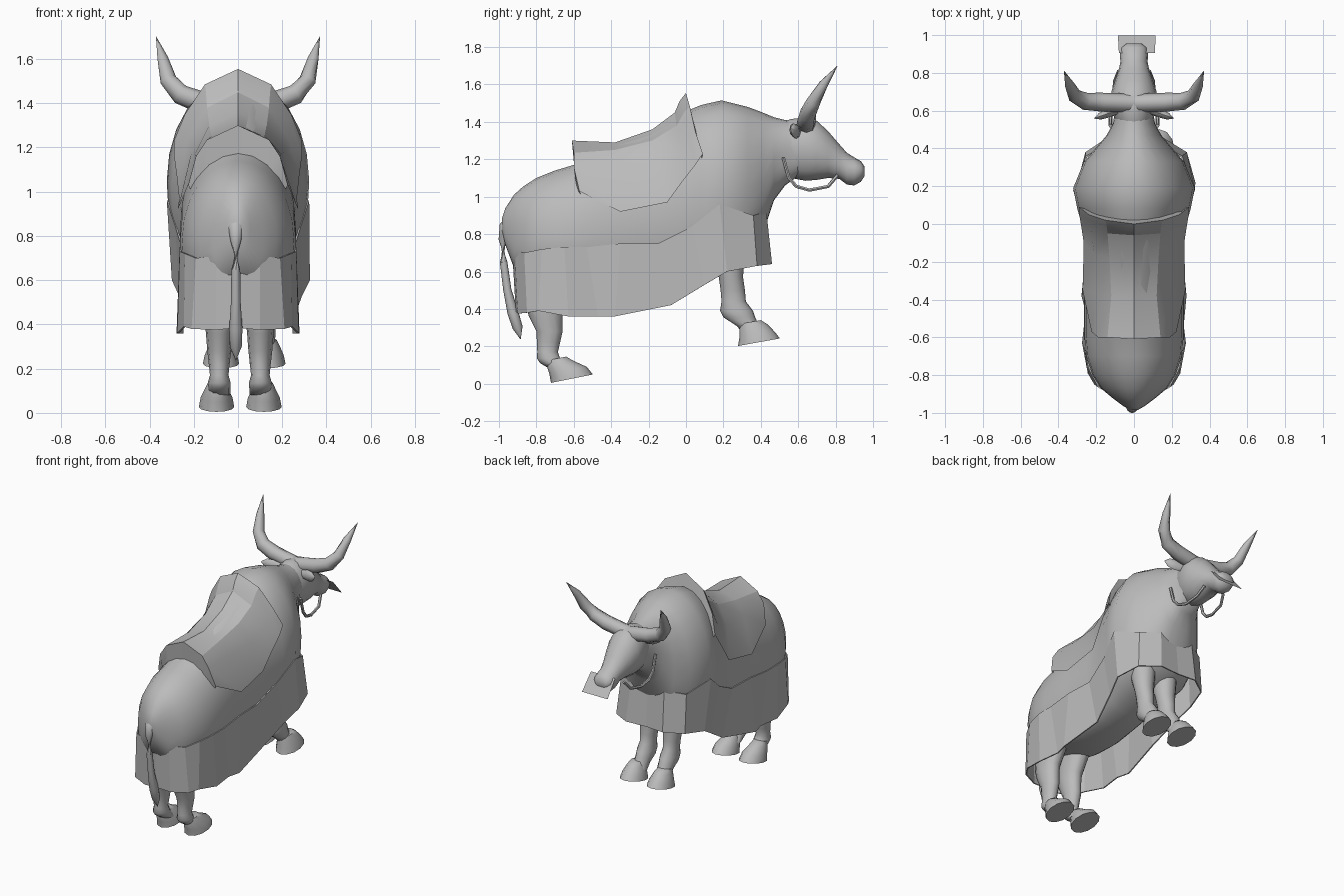
import bpy, bmesh, math
from mathutils import Vector

grey = bpy.data.materials.new("plain_grey")
grey.diffuse_color = (0.5, 0.5, 0.5, 1)


def loft(name, rings, closed=True, cap=True, angle=55):
    """Skin a list of equal-length point rings; angle 0 keeps faces flat."""
    bm = bmesh.new()
    rows = [[bm.verts.new(p) for p in r] for r in rings]
    n = len(rows[0])
    for a, b in zip(rows, rows[1:]):
        for i in range(n if closed else n - 1):
            j = (i + 1) % n
            bm.faces.new((a[i], a[j], b[j], b[i]))
    if cap and closed:
        bm.faces.new(rows[0])
        bm.faces.new(rows[-1])
    bmesh.ops.recalc_face_normals(bm, faces=bm.faces)
    me = bpy.data.meshes.new(name)
    bm.to_mesh(me)
    bm.free()
    me.materials.append(grey)
    if angle:
        me.shade_smooth()
        me.set_sharp_from_angle(angle=math.radians(angle))
    ob = bpy.data.objects.new(name, me)
    bpy.context.collection.objects.link(ob)
    return ob


def circle(n):
    return [(math.cos(2 * math.pi * i / n), math.sin(2 * math.pi * i / n)) for i in range(n)]


def tube(name, path, sides=8, flat=1.0):
    """Tapered tube; path entries are x, y, z, radius."""
    pts = [Vector(p[:3]) for p in path]
    rings = []
    for i, p in enumerate(pts):
        d = pts[min(i + 1, len(pts) - 1)] - pts[max(i - 1, 0)]
        q = d.to_track_quat('Z', 'Y')
        r = path[i][3]
        rings.append([p + q @ Vector((c * r, s * r * flat, 0)) for c, s in circle(sides)])
    return loft(name, rings)


def trunk(name, rows, n=20, square=1.0):
    """Rings along y; rows are y, top, bottom, half width, height of widest point.
    square below 1 makes the underside boxier."""
    rings = []
    for y, t, b, w, m in rows:
        ring = []
        for c, s in circle(n):
            if s > 0:
                ring.append((w * c, y, m + s * (t - m)))
            else:
                ring.append((w * math.copysign(abs(c) ** square, c), y,
                             m - abs(s) ** square * (m - b)))
        rings.append(ring)
    return loft(name, rings)


def limb(name, x, rows, tilt=0.0, n=12):
    """Level or tilted rings; rows are y, z, half width, half length."""
    return loft(name, [[(x + rx * c, y + ry * s, z + tilt * ry * s) for c, s in circle(n)]
                       for y, z, rx, ry in rows])


# Body and neck
trunk("body", [
    (-.985, .88, .82, .02, .85), (-.965, .94, .74, .055, .83), (-.92, 1.01, .62, .115, .80),
    (-.87, 1.055, .59, .175, .78), (-.8, 1.10, .56, .22, .78), (-.7, 1.14, .54, .253, .78),
    (-.6, 1.17, .52, .262, .78), (-.4, 1.275, .50, .262, .83),
    (-.18, 1.35, .52, .25, .88), (-.04, 1.44, .55, .266, .95), (.08, 1.49, .59, .30, 1.02),
    (.19, 1.515, .63, .322, 1.05), (.33, 1.48, .70, .265, 1.05), (.41, 1.45, .80, .195, 1.08),
    (.47, 1.425, .98, .145, 1.2), (.53, 1.41, 1.06, .112, 1.25), (.6, 1.40, 1.11, .10, 1.26)],
    24, .75)

# Head and muzzle
trunk("head", [
    (.52, 1.40, 1.14, .08, 1.27), (.56, 1.415, 1.10, .105, 1.27), (.64, 1.425, 1.085, .12, 1.27),
    (.70, 1.405, 1.09, .12, 1.25), (.76, 1.35, 1.10, .10, 1.22), (.82, 1.28, 1.095, .08, 1.18),
    (.86, 1.235, 1.065, .072, 1.15), (.90, 1.21, 1.06, .075, 1.14), (.935, 1.19, 1.08, .065, 1.14),
    (.955, 1.16, 1.11, .04, 1.135)], 16)

# Muzzle plate
loft("muzzle_plate", [[(-.08, .905, 1.175), (.11, .905, 1.175)],
                      [(-.085, .998, 1.065), (.115, .998, 1.065)]],
     closed=False, angle=0)

for s, side in ((1, "right"), (-1, "left")):
    # Horns, ears and rein
    tube(side + "_horn", [(0, .64, 1.375, .05), (s * .17, .645, 1.405, .05),
                          (s * .26, .65, 1.44, .046), (s * .315, .68, 1.505, .038),
                          (s * .34, .735, 1.60, .026), (s * .37, .81, 1.70, .001)])
    tube(side + "_ear", [(s * .08, .60, 1.34, .015), (s * .14, .585, 1.35, .022),
                         (s * .18, .57, 1.36, .018), (s * .21, .56, 1.365, .002)], 8, 1.8)
    tube(side + "_rein", [(s * .125, .52, 1.21, .01), (s * .125, .55, 1.10, .01),
                          (s * .12, .59, 1.055, .01), (s * .11, .66, 1.035, .01),
                          (s * .10, .76, 1.055, .01), (s * .08, .81, 1.115, .01)], 6)
    # Hind leg and hoof
    limb(side + "_hind_leg", s * .093 + .008, [
        (-.68, .78, .10, .18), (-.71, .58, .085, .145), (-.755, .42, .066, .10),
        (-.75, .36, .06, .09), (-.73, .28, .054, .07), (-.735, .22, .047, .062),
        (-.74, .17, .042, .055), (-.735, .135, .052, .062), (-.715, .11, .05, .065),
        (-.67, .08, .05, .06)])
    limb(side + "_hind_hoof", s * .107 + .01, [
        (-.69, .135, .04, .05), (-.675, .11, .052, .07), (-.63, .07, .072, .10),
        (-.61, .027, .08, .112)], .2)
    # Front leg and hoof
    limb(side + "_front_leg", s * .09 + .025, [
        (.22, .85, .09, .11), (.23, .65, .075, .08), (.24, .57, .065, .065),
        (.25, .50, .055, .065), (.255, .44, .05, .065), (.27, .39, .056, .088),
        (.285, .355, .055, .085), (.33, .31, .05, .06), (.36, .27, .05, .055)])
    limb(side + "_front_hoof", s * .105 + .028, [
        (.345, .33, .042, .055), (.36, .305, .055, .075), (.38, .26, .074, .095),
        (.39, .222, .082, .112)], .18)

# Tail
tube("tail", [(-.01, -.93, .85, .05), (-.01, -.965, .835, .036), (-.01, -.98, .77, .022),
              (-.01, -.975, .65, .02), (-.01, -.955, .50, .022), (-.01, -.925, .38, .03),
              (-.01, -.90, .30, .027), (-.01, -.885, .24, .002)])

# Hanging skirt: top x, y, z then bottom x, y, z, from tail to chest
half = [(0, -.93, .72, 0, -.91, .385), (.10, -.915, .71, .10, -.90, .375),
        (.19, -.865, .70, .21, -.85, .38), (.24, -.77, .72, .245, -.79, .39),
        (.264, -.65, .73, .275, -.63, .36), (.264, -.53, .73, .255, -.47, .36),
        (.264, -.35, .75, .278, -.38, .36), (.256, -.15, .75, .25, -.08, .42),
        (.283, .03, .84, .29, .10, .53),
        (.322, .18, .96, .325, .22, .60), (.255, .36, .90, .28, .38, .63),
        (.13, .43, .92, .15, .46, .64), (0, .425, .90, 0, .45, .64)]
# the left hem hangs slightly closer to the body at the front
loop = half + [(-a, b, c, -d * (.92 if e > -.3 else 1), e, f) for a, b, c, d, e, f in half[-2:0:-1]]
skirt = loft("skirt", [[p[:3] for p in loop], [p[3:] for p in loop]], cap=False, angle=0)
mod = skirt.modifiers.new("thickness", 'SOLIDIFY')
mod.thickness = 0.008

# Saddle blanket with raised back and front rims; half sections of x, y, z
sections = [
    [(0, -.59, 1.13), (.13, -.59, 1.08), (.18, -.58, 1.02), (.20, -.55, .98)],
    [(0, -.61, 1.30), (.14, -.60, 1.235), (.19, -.60, 1.16), (.225, -.57, 1.03)],
    [(0, -.38, 1.29), (.12, -.38, 1.25), (.195, -.37, 1.17), (.272, -.35, .92)],
    [(0, -.18, 1.36), (.13, -.18, 1.30), (.21, -.16, 1.18), (.266, -.10, .97)],
    [(0, -.06, 1.45), (.14, -.05, 1.38), (.228, -.03, 1.24), (.278, -.02, 1.08)],
    [(0, -.035, 1.51), (.145, -.01, 1.45), (.24, .02, 1.31), (.29, .05, 1.17)],
    [(0, 0, 1.555), (.15, .02, 1.485), (.24, .05, 1.35), (.29, .09, 1.23)],
    [(0, .03, 1.42), (.14, .045, 1.37), (.22, .07, 1.28), (.26, .08, 1.18)]]
loft("saddle_blanket", [[(-x, y, z) for x, y, z in r[:0:-1]] + r for r in sections],
     closed=False, angle=25)
